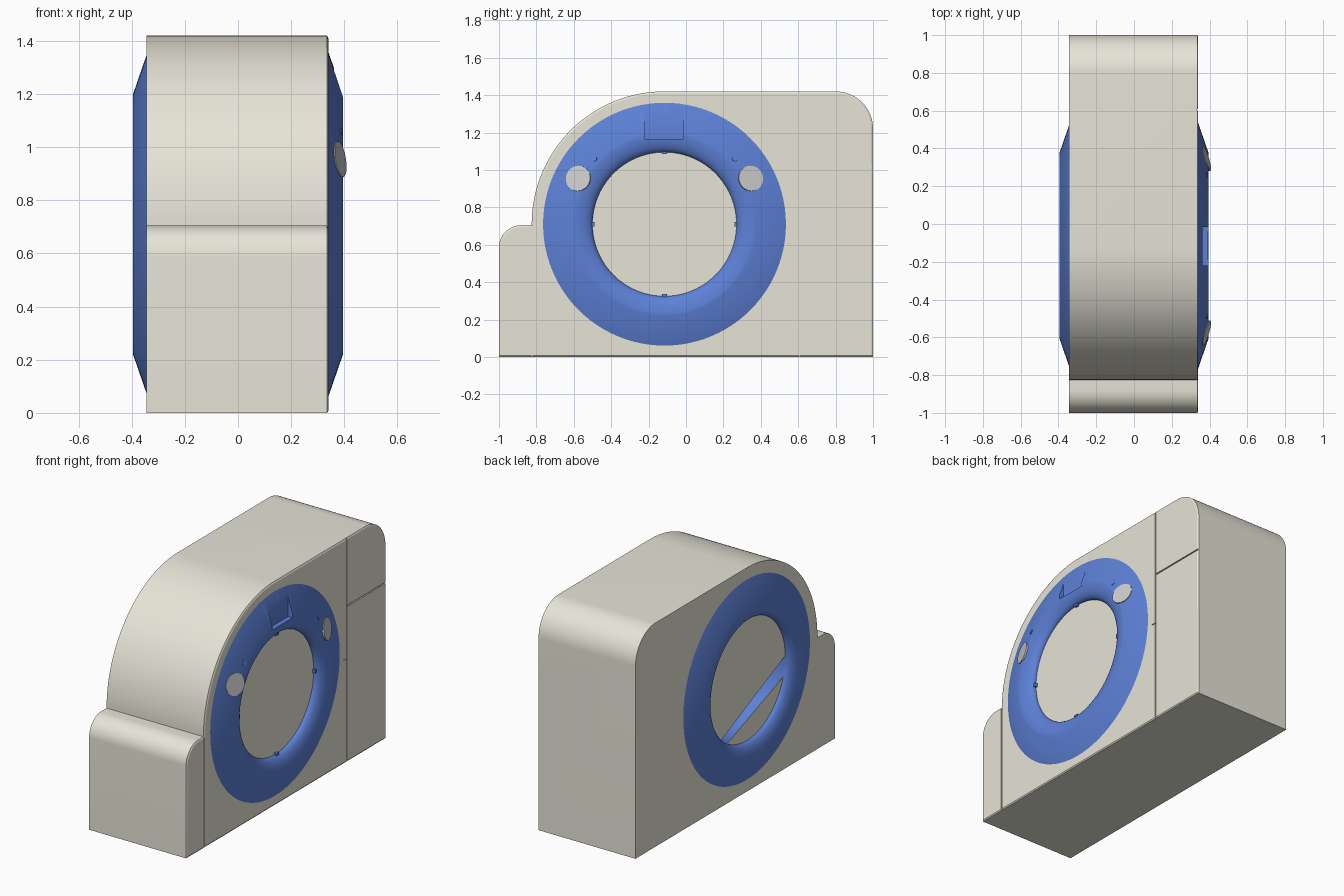
import bpy, bmesh
from math import sin, cos, radians, pi
from mathutils import Vector

if "Cube" in bpy.data.objects:
    bpy.data.objects.remove(bpy.data.objects["Cube"])

CY, CZ, BORE = -0.115, 0.71, 0.385   # bore centre and radius


def material(name, rgb):
    m = bpy.data.materials.new(name)
    m.diffuse_color = (*rgb, 1)
    m.use_nodes = True
    m.node_tree.nodes["Principled BSDF"].inputs["Base Color"].default_value = m.diffuse_color
    return m


BEIGE = material("beige", (0.80, 0.78, 0.68))
BLUE = material("blue", (0.11, 0.22, 0.68))


def arc(y, z, r, a0, a1, n):
    return [(y + r * cos(radians(a0 + (a1 - a0) * i / n)),
             z + r * sin(radians(a0 + (a1 - a0) * i / n))) for i in range(n + 1)]


def finish(bm, name, mat=None):
    bmesh.ops.recalc_face_normals(bm, faces=bm.faces[:])
    me = bpy.data.meshes.new(name)
    bm.to_mesh(me)
    bm.free()
    ob = bpy.data.objects.new(name, me)
    bpy.context.collection.objects.link(ob)
    if mat:
        me.materials.append(mat)
    return ob


def prism(name, pts, x0, x1, mat=None, rim=0):
    """Extrude a (y, z) outline along x, with an optional bevelled front rim."""
    bm = bmesh.new()
    face = bm.faces.new([bm.verts.new((x0, y, z)) for y, z in pts])
    ext = bmesh.ops.extrude_face_region(bm, geom=[face])["geom"]
    bmesh.ops.translate(bm, vec=(x1 - x0, 0, 0),
                        verts=[v for v in ext if isinstance(v, bmesh.types.BMVert)])
    bmesh.ops.recalc_face_normals(bm, faces=bm.faces[:])
    if rim:
        front = [f for f in bm.faces if f.normal.x > 0.9]
        bmesh.ops.inset_region(bm, faces=front, thickness=rim, depth=0.005)
    return finish(bm, name, mat)


def rect(y0, y1, z0, z1):
    return [(y0, z0), (y1, z0), (y1, z1), (y0, z1)]


def cut(ob, cutter):
    mod = ob.modifiers.new("cut", 'BOOLEAN')
    mod.operation, mod.solver, mod.object = 'DIFFERENCE', 'EXACT', cutter
    activate(ob)
    bpy.ops.object.modifier_apply(modifier=mod.name)
    bpy.data.objects.remove(cutter)


def activate(ob):
    bpy.ops.object.select_all(action='DESELECT')
    ob.select_set(True)
    bpy.context.view_layer.objects.active = ob


def smooth(ob):
    activate(ob)
    bpy.ops.object.shade_smooth_by_angle(angle=radians(25))


# Housing: stepped, rounded side outline
outline = ([(1, 0), (1, 1.22)] + arc(0.8, 1.22, 0.2, 0, 90, 16)[1:]
           + arc(CY, CZ, 0.71, 90, 180, 40) + [(-0.825, 0.705)]
           + arc(-0.88, 0.585, 0.12, 90, 180, 12) + [(-1, 0)])
housing = prism("housing", outline, -0.345, 0.335, BEIGE, rim=0.01)
cut(housing, prism("bore_cutter", arc(CY, CZ, 0.45, 0, 356.25, 95), -0.5, 0.5))

# Panel seams on the front side
for seam in [(0.601, 0.609, -0.1, 1.5), (-0.827, -0.819, -0.1, 0.7),
             (0.605, 1.1, 0.984, 0.992), (0.57, 0.605, 0.652, 0.658)]:
    cut(housing, prism("seam_cutter", rect(*seam), 0.332, 0.4))
smooth(housing)

# Ring: one lathed profile (radius, x), mirrored to both sides
half = [(0.655, 0.338)] + [(BORE + 0.105 * (1 - sin(t)), 0.345 + 0.05 * cos(t))
                           for t in (i * pi / 24 for i in range(13))]
profile = half + [(r, -x) for r, x in reversed(half)]
SEG = 96
bm = bmesh.new()
rows = [[bm.verts.new((x, CY + r * cos(2 * pi * i / SEG), CZ + r * sin(2 * pi * i / SEG)))
         for i in range(SEG)] for r, x in profile]
for k, row in enumerate(rows):
    nxt = rows[(k + 1) % len(rows)]
    for i in range(SEG):
        j = (i + 1) % SEG
        bm.faces.new((row[i], row[j], nxt[j], nxt[i]))
ring = finish(bm, "ring", BLUE)

# Recessed display window
cut(ring, prism("window_cutter", rect(-0.22, -0.015, 1.165, 1.295), 0.362, 0.5))
smooth(ring)

# Bore caps; the rear one is split by an open slanted strip
prism("front_bore_cap", arc(CY, CZ, BORE + 0.003, 0, 356.25, 95), 0.338, 0.342, BEIGE)
for name, a0, a1 in (("rear_cap_upper", -48, 179), ("rear_cap_lower", 198, 301)):
    prism(name, arc(CY, CZ, BORE + 0.003, a0, a1, 60), -0.346, -0.342, BEIGE)

# Four small alignment tabs at the bore edge
for dy, dz in ((1, 0), (-1, 0), (0, 1), (0, -1)):
    y, z = CY + dy * 0.387, CZ + dz * 0.387
    prism("alignment_tab", rect(y - 0.013, y + 0.013, z - 0.013, z + 0.013),
          0.335, 0.358, BLUE)


# Control discs and indicator dots lying on the ring's sloped face
def slope_disc(name, y, z, r, mat=None):
    d = Vector((0, y - CY, z - CZ))
    rad = d.length
    d.normalize()
    n = (d * 0.057 + Vector((0.165, 0, 0))).normalized()
    x = 0.395 - (rad - 0.49) * 0.057 / 0.165
    bm = bmesh.new()
    bmesh.ops.create_cone(bm, cap_ends=True, segments=32, radius1=r, radius2=r, depth=0.01)
    ob = finish(bm, name, mat)
    ob.rotation_mode = 'QUATERNION'
    ob.rotation_quaternion = n.to_track_quat('Z', 'Y')
    ob.location = Vector((x, y, z)) - n * 0.002
    smooth(ob)


for s in (-1, 1):
    slope_disc("control_disc", CY + s * 0.462, 0.955, 0.068)
    slope_disc("indicator_dot", CY + s * 0.375, 1.06, 0.014, BLUE)
